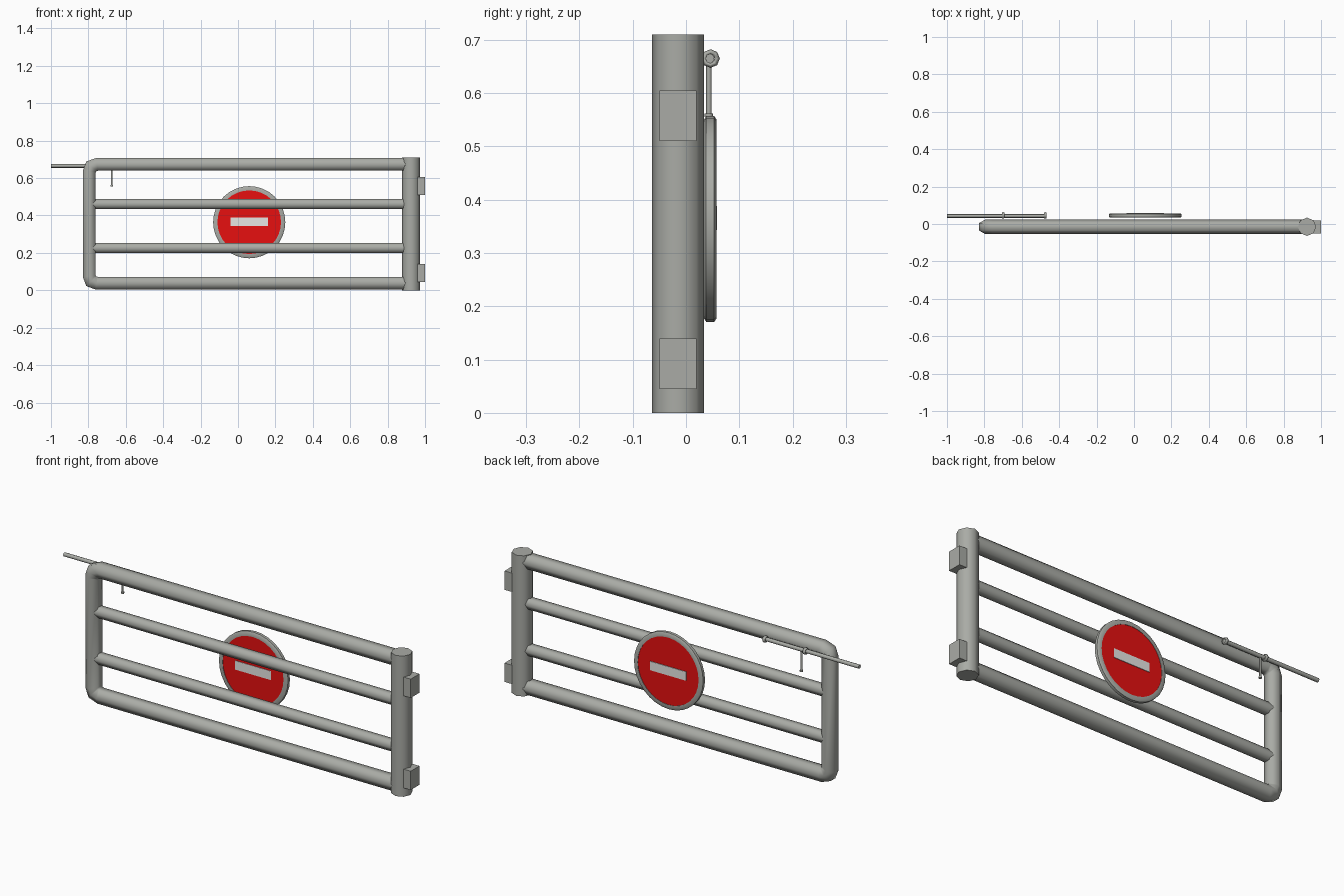
import bpy, bmesh
from math import radians, sin, cos, pi
from mathutils import Vector

cube = bpy.data.objects.get("Cube")
if cube:
    bpy.data.objects.remove(cube, do_unlink=True)


def material(name, rgb, rough=0.6):
    m = bpy.data.materials.new(name)
    m.use_nodes = True
    m.diffuse_color = (*rgb, 1)
    b = m.node_tree.nodes["Principled BSDF"]
    b.inputs["Base Color"].default_value = (*rgb, 1)
    b.inputs["Roughness"].default_value = rough
    return m


GREY = material("galvanised_grey", (0.40, 0.41, 0.38))
RED = material("sign_red", (0.80, 0.005, 0.005))
WHITE = material("sign_white", (0.80, 0.80, 0.78))


def finish(bm, name, mat, angle=65):
    bmesh.ops.recalc_face_normals(bm, faces=bm.faces)
    me = bpy.data.meshes.new(name)
    bm.to_mesh(me)
    bm.free()
    me.materials.append(mat)
    ob = bpy.data.objects.new(name, me)
    bpy.context.collection.objects.link(ob)
    bpy.ops.object.select_all(action='DESELECT')
    ob.select_set(True)
    bpy.context.view_layer.objects.active = ob
    bpy.ops.object.shade_smooth_by_angle(angle=radians(angle))
    return ob


def tube(name, path, y, r, sides):
    """Capped pipe swept along an (x, z) path, mitred at the bends."""
    bm = bmesh.new()
    pts = [Vector((x, y, z)) for x, z in path]
    rings = []
    for i, p in enumerate(pts):
        before = (p - pts[i - 1]).normalized() if i else None
        after = (pts[i + 1] - p).normalized() if i < len(pts) - 1 else None
        d = ((before or after) + (after or before)).normalized()
        n = Vector((-d.z, 0, d.x)) / d.dot(before or after)
        rings.append([bm.verts.new(p + Vector((0, r * cos(a), 0)) + n * r * sin(a))
                      for a in (2 * pi * k / sides for k in range(sides))])
    for a, b in zip(rings, rings[1:]):
        for k in range(sides):
            j = (k + 1) % sides
            bm.faces.new((a[k], a[j], b[j], b[k]))
    bm.faces.new(rings[0])
    bm.faces.new(rings[-1])
    return finish(bm, name, GREY)


def box(name, lo, hi, mat):
    bm = bmesh.new()
    bmesh.ops.create_cube(bm, size=1)
    lo, hi = Vector(lo), Vector(hi)
    for v in bm.verts:
        v.co = (lo + hi) / 2 + v.co * (hi - lo)
    return finish(bm, name, mat, 30)


def lathe(name, profile, centre, mat, closed, steps=32):
    """Turn (radius, y) points about an axis along y."""
    bm = bmesh.new()
    cx, cz = centre
    vs = [bm.verts.new((cx + r, y, cz)) for r, y in profile]
    edges = [bm.edges.new(e) for e in zip(vs, vs[1:])]
    if closed:
        edges.append(bm.edges.new((vs[-1], vs[0])))
    bmesh.ops.spin(bm, geom=vs + edges, cent=(cx, 0, cz), axis=(0, 1, 0),
                   angle=2 * pi, steps=steps)
    bmesh.ops.remove_doubles(bm, verts=bm.verts, dist=0.0001)
    return finish(bm, name, mat, 50)


# Hinge post with its two wall blocks
GATE_Y = -0.015
tube("hinge_post", [(0.925, 0), (0.925, 0.71)], GATE_Y, 0.049, 8)
for name, z in (("lower", 0.045), ("upper", 0.51)):
    box(name + "_hinge_block", (0.93, -0.05, z), (1.0, 0.02, z + 0.095), GREY)

# Outer frame: one bent pipe ending in the post
corner = [(-0.795, 0.635), (-0.785, 0.662), (-0.755, 0.673)]
top = corner + [(0.925, 0.673)]
bottom = [(x, 0.711 - z) for x, z in reversed(top)]
tube("frame_pipe", bottom + top, GATE_Y, 0.039, 6)

# Middle rails
for name, z in (("lower", 0.226), ("upper", 0.461)):
    tube(name + "_rail", [(-0.795, z), (0.925, z)], GATE_Y, 0.03, 6)

# Round two-sided sign
SIGN = (0.06, 0.364)
lathe("sign_rim", [(0.17, 0.034), (0.187, 0.034), (0.193, 0.038), (0.193, 0.053),
                   (0.187, 0.057), (0.17, 0.057)], SIGN, GREY, True)
lathe("sign_disc", [(0, 0.036), (0.172, 0.036), (0.172, 0.055), (0, 0.055)],
      SIGN, RED, False)
box("sign_bar", (-0.04, 0.034, 0.343), (0.16, 0.058, 0.388), WHITE)

# Sliding bolt, its guide rings and the hanging handle
BOLT_Y, BOLT_Z = 0.043, 0.665
tube("bolt_rod", [(-1.0, BOLT_Z), (-0.47, BOLT_Z)], BOLT_Y, 0.01, 8)
tube("bolt_handle", [(-0.675, 0.558), (-0.675, BOLT_Z)], BOLT_Y, 0.005, 8)
tube("handle_foot", [(-0.675, 0.555), (-0.675, 0.562)], BOLT_Y, 0.008, 8)
for name, x in (("inner", -0.475), ("outer", -0.70)):
    bpy.ops.mesh.primitive_torus_add(
        major_radius=0.0125, minor_radius=0.005, major_segments=8, minor_segments=6,
        location=(x, 0.046, BOLT_Z), rotation=(0, pi / 2, 0))
    ring = bpy.context.object
    ring.name = name + "_guide_ring"
    ring.scale.z = 1.6
    ring.data.materials.append(GREY)
    bpy.ops.object.shade_smooth_by_angle(angle=radians(65))
